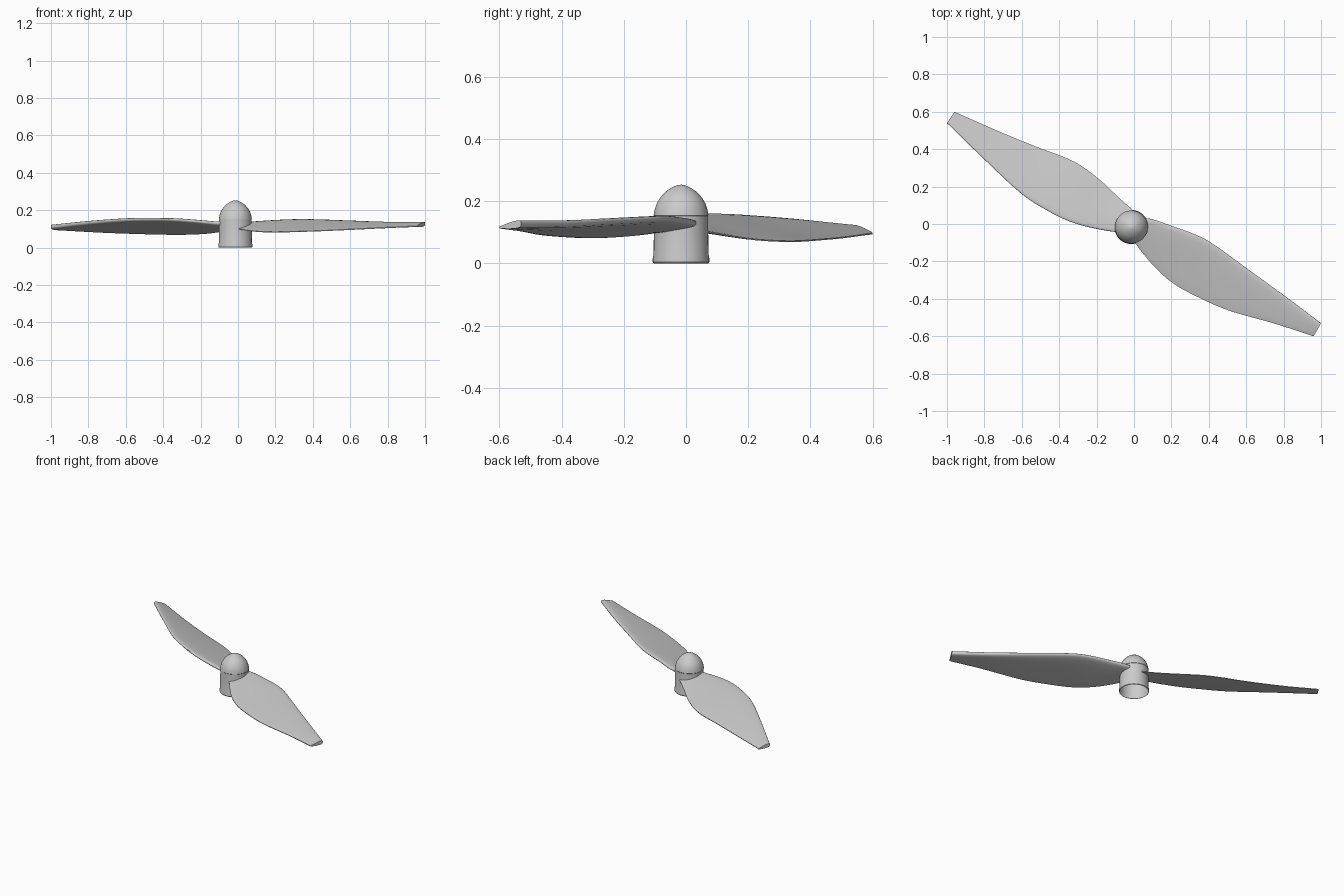
import bpy, bmesh, math
from mathutils import Vector

if "Cube" in bpy.data.objects:
    bpy.data.objects.remove(bpy.data.objects["Cube"])

CENTRE = Vector((-0.014, -0.016, 0))


def finish(name, bm, angle):
    bmesh.ops.recalc_face_normals(bm, faces=bm.faces)
    me = bpy.data.meshes.new(name)
    bm.to_mesh(me)
    bm.free()
    ob = bpy.data.objects.new(name, me)
    bpy.context.collection.objects.link(ob)
    bpy.ops.object.select_all(action='DESELECT')
    ob.select_set(True)
    bpy.context.view_layer.objects.active = ob
    bpy.ops.object.shade_smooth_by_angle(angle=math.radians(angle))
    return ob


def lathe(name, profile, steps=48):
    bm = bmesh.new()
    vs = [bm.verts.new(CENTRE + Vector((r, 0, z))) for r, z in profile]
    es = [bm.edges.new(p) for p in zip(vs, vs[1:])]
    bmesh.ops.spin(bm, geom=vs + es, cent=CENTRE, axis=(0, 0, 1),
                   angle=math.tau, steps=steps)
    bmesh.ops.remove_doubles(bm, verts=bm.verts, dist=1e-5)
    return finish(name, bm, 35)


def spline(pts, sub=5):
    # Catmull-Rom through the control points
    p = [2 * pts[0] - pts[1]] + pts + [2 * pts[-1] - pts[-2]]
    out = []
    for i in range(1, len(p) - 2):
        a, b, c, d = p[i - 1:i + 3]
        for k in range(sub):
            t = k / sub
            out.append(0.5 * (2 * b + (c - a) * t + (2 * a - 5 * b + 4 * c - d) * t * t
                              + (3 * b - a - 3 * c + d) * t ** 3))
    return out + [pts[-1]]


# aerofoil section: (fraction from leading to trailing edge, half thickness)
FOIL = [(0, 0.003), (0.012, 0.007), (0.04, 0.010), (0.12, 0.012), (0.3, 0.012),
        (0.55, 0.010), (0.8, 0.006), (0.95, 0.004), (1, 0.002)]
SECTION = FOIL + [(s, -h) for s, h in reversed(FOIL)]


def blade(name, stations):
    lead = spline([Vector(s[:3]) for s in stations])
    trail = spline([Vector(s[3:]) for s in stations])
    bm = bmesh.new()
    rings = [[bm.verts.new(a.lerp(b, s) + Vector((0, 0, h))) for s, h in SECTION]
             for a, b in zip(lead, trail)]
    n = len(SECTION)
    for r, q in zip(rings, rings[1:]):
        for i in range(n):
            j = (i + 1) % n
            bm.faces.new((r[i], r[j], q[j], q[i]))
    bm.faces.new(rings[0])
    bm.faces.new(rings[-1])
    return finish(name, bm, 50)


# hub sleeve, open at the bottom
lathe("hub", [(0.088, 0), (0.091, 0.004), (0.091, 0.015), (0.088, 0.03), (0.087, 0.152)])

# pointed spinner cap
lathe("spinner", [(0, 0.150), (0.085, 0.150), (0.088, 0.154), (0.085, 0.172), (0.078, 0.193),
                  (0.066, 0.213), (0.050, 0.230), (0.031, 0.243), (0.013, 0.251), (0, 0.253)])

# blades: leading edge xyz, trailing edge xyz from root to tip
blade("right_blade", [
    (0.00, 0.04, .128, -0.01, -0.08, .103),
    (0.10, 0.025, .133, 0.05, -0.16, .092),
    (0.20, -0.01, .140, 0.12, -0.24, .085),
    (0.32, -0.053, .145, 0.20, -0.31, .083),
    (0.42, -0.105, .144, 0.30, -0.37, .085),
    (0.60, -0.235, .137, 0.50, -0.46, .092),
    (0.80, -0.38, .129, 0.75, -0.532, .105),
    (1.00, -0.53, .128, 0.96, -0.60, .115)])
blade("left_blade", [
    (-0.03, -0.045, .128, 0.00, 0.07, .100),
    (-0.12, -0.04, .132, -0.08, 0.14, .088),
    (-0.25, -0.015, .144, -0.17, 0.225, .076),
    (-0.36, 0.02, .151, -0.28, 0.31, .071),
    (-0.46, 0.07, .153, -0.38, 0.36, .071),
    (-0.60, 0.16, .150, -0.54, 0.42, .075),
    (-0.80, 0.345, .135, -0.75, 0.507, .083),
    (-1.00, 0.54, .113, -0.96, 0.60, .096)])
